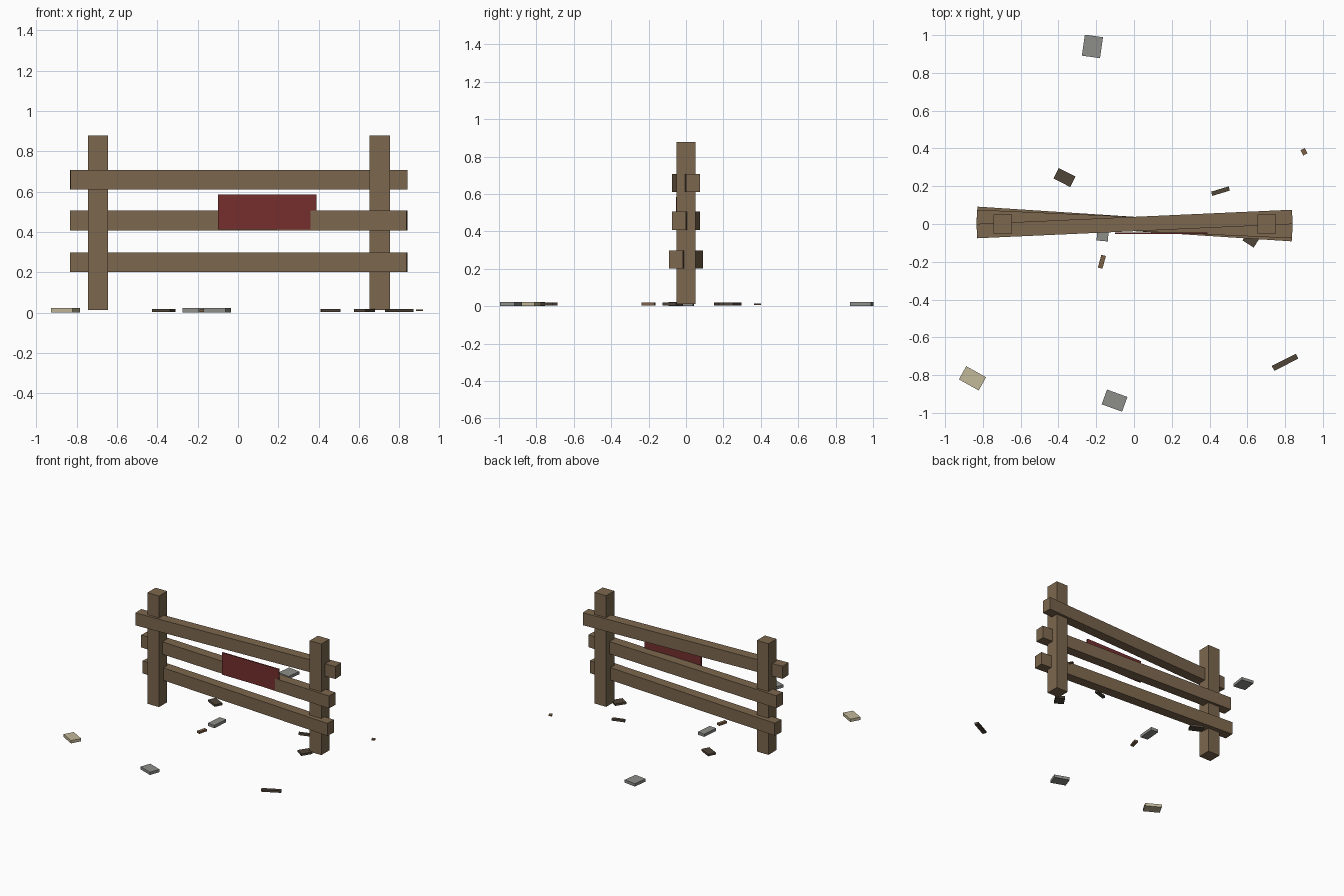
import bpy
from math import radians, atan2

cube = bpy.data.objects.get("Cube")
if cube:
    bpy.data.objects.remove(cube)


def material(name, rgb):
    m = bpy.data.materials.new(name)
    m.use_nodes = True
    m.diffuse_color = (*rgb, 1)
    bsdf = m.node_tree.nodes["Principled BSDF"]
    bsdf.inputs["Base Color"].default_value = (*rgb, 1)
    bsdf.inputs["Roughness"].default_value = 0.9
    return m


WOOD = material("weathered wood", (0.20, 0.135, 0.075))
RED = material("dark red", (0.18, 0.028, 0.028))
DARK = material("dark wood", (0.08, 0.06, 0.04))
GREY = material("grey stone", (0.27, 0.27, 0.255))
TAN = material("pale tan", (0.54, 0.48, 0.32))
CHIP = material("brown chip", (0.20, 0.12, 0.06))


def box(name, center, size, mat, yaw=0.0):
    bpy.ops.mesh.primitive_cube_add(size=1, location=center, rotation=(0, 0, yaw))
    ob = bpy.context.object
    ob.name = name
    ob.scale = size
    bpy.ops.object.transform_apply(location=False, rotation=True, scale=True)
    ob.data.materials.append(mat)
    return ob


# Two square posts
for side, x in (("right", -0.695), ("left", 0.703)):
    box(side + "_post", (x, 0, 0.445), (0.1, 0.1, 0.865), WOOD)

# Three rails, each skewed between the posts; skew is the y shift over the length
for name, z, skew in (("top", 0.658, 0.075), ("middle", 0.457, -0.075), ("bottom", 0.249, -0.108)):
    box(name + "_rail", (0.003, 0, z), (1.672, 0.076, 0.097), WOOD, atan2(skew, 1.67))

# Sign board fixed to the middle rail
box("sign_board", (0.145, -0.049, 0.499), (0.49, 0.01, 0.172), RED)

# Flat debris on the ground: name, x, y, length, width, thickness, yaw, colour
DEBRIS = (
    ("back_stone", -0.22, 0.94, 0.097, 0.112, 0.022, -8, GREY),
    ("front_stone", -0.103, -0.935, 0.115, 0.083, 0.022, -20, GREY),
    ("middle_stone", -0.163, -0.025, 0.06, 0.13, 0.022, -5, GREY),
    ("tan_slab", -0.855, -0.817, 0.12, 0.08, 0.022, -29, TAN),
    ("back_plank", -0.368, 0.246, 0.10, 0.062, 0.016, -27, DARK),
    ("back_splinter", 0.458, 0.174, 0.097, 0.023, 0.016, 17, DARK),
    ("post_plank", 0.627, -0.07, 0.07, 0.085, 0.016, -33, DARK),
    ("front_splinter", 0.80, -0.732, 0.143, 0.029, 0.016, 27, DARK),
    ("front_chip", -0.17, -0.20, 0.025, 0.07, 0.016, -15, CHIP),
    ("back_chip", 0.90, 0.382, 0.025, 0.031, 0.007, 27, CHIP),
)
for name, x, y, length, width, thick, yaw, mat in DEBRIS:
    box(name, (x, y, 0.011), (length, width, thick), mat, radians(yaw))
